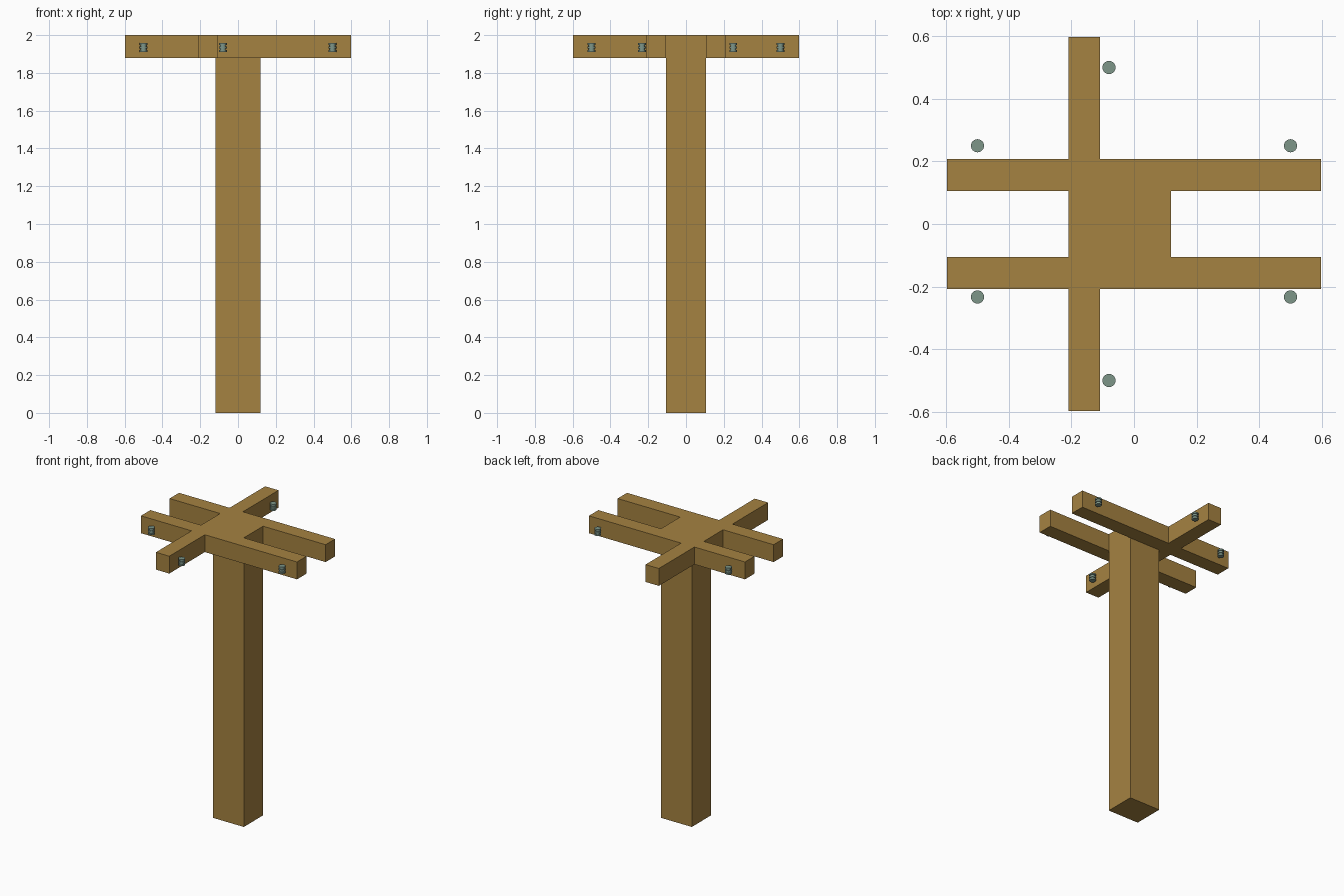
import bpy

if "Cube" in bpy.data.objects:
    bpy.data.objects.remove(bpy.data.objects["Cube"])


def material(name, color):
    m = bpy.data.materials.new(name)
    m.diffuse_color = (*color, 1)
    m.use_nodes = True
    m.node_tree.nodes["Principled BSDF"].inputs["Base Color"].default_value = m.diffuse_color
    return m


wood = material("brown_wood", (0.376, 0.223, 0.053))
glass = material("grey_green_ceramic", (0.205, 0.305, 0.25))


def box(name, x, y, z):
    """Box from (min, max) ranges along each axis."""
    bpy.ops.mesh.primitive_cube_add(size=1, location=[sum(r) / 2 for r in (x, y, z)])
    o = bpy.context.object
    o.name = name
    o.scale = [r[1] - r[0] for r in (x, y, z)]
    bpy.ops.object.transform_apply(location=False, rotation=False, scale=True)
    o.data.materials.append(wood)


def cylinder(name, radius, depth, location):
    bpy.ops.mesh.primitive_cylinder_add(vertices=24, radius=radius, depth=depth, location=location)
    o = bpy.context.object
    o.name = name
    o.data.materials.append(glass)
    bpy.ops.object.shade_smooth_by_angle()


# Upright post
box("post", (-0.118, 0.118), (-0.105, 0.105), (0, 2))

# Paired crossarms on the front and back, single crossarm on the left
top = (1.88, 2.0)
box("front_crossarm", (-0.597, 0.597), (-0.208, -0.105), top)
box("back_crossarm", (-0.597, 0.597), (0.105, 0.208), top)
box("left_crossarm", (-0.21, -0.108), (-0.597, 0.597), top)

# Ribbed insulators beside the arm ends: three discs on a thin core
spots = [(x, y) for x in (-0.5, 0.5) for y in (-0.233, 0.25)]
spots += [(-0.08, y) for y in (-0.5, 0.5)]
for x, y in spots:
    cylinder("insulator_core", 0.015, 0.036, (x, y, 1.934))
    for z in (1.916, 1.934, 1.952):
        cylinder("insulator_disc", 0.021, 0.01, (x, y, z))
